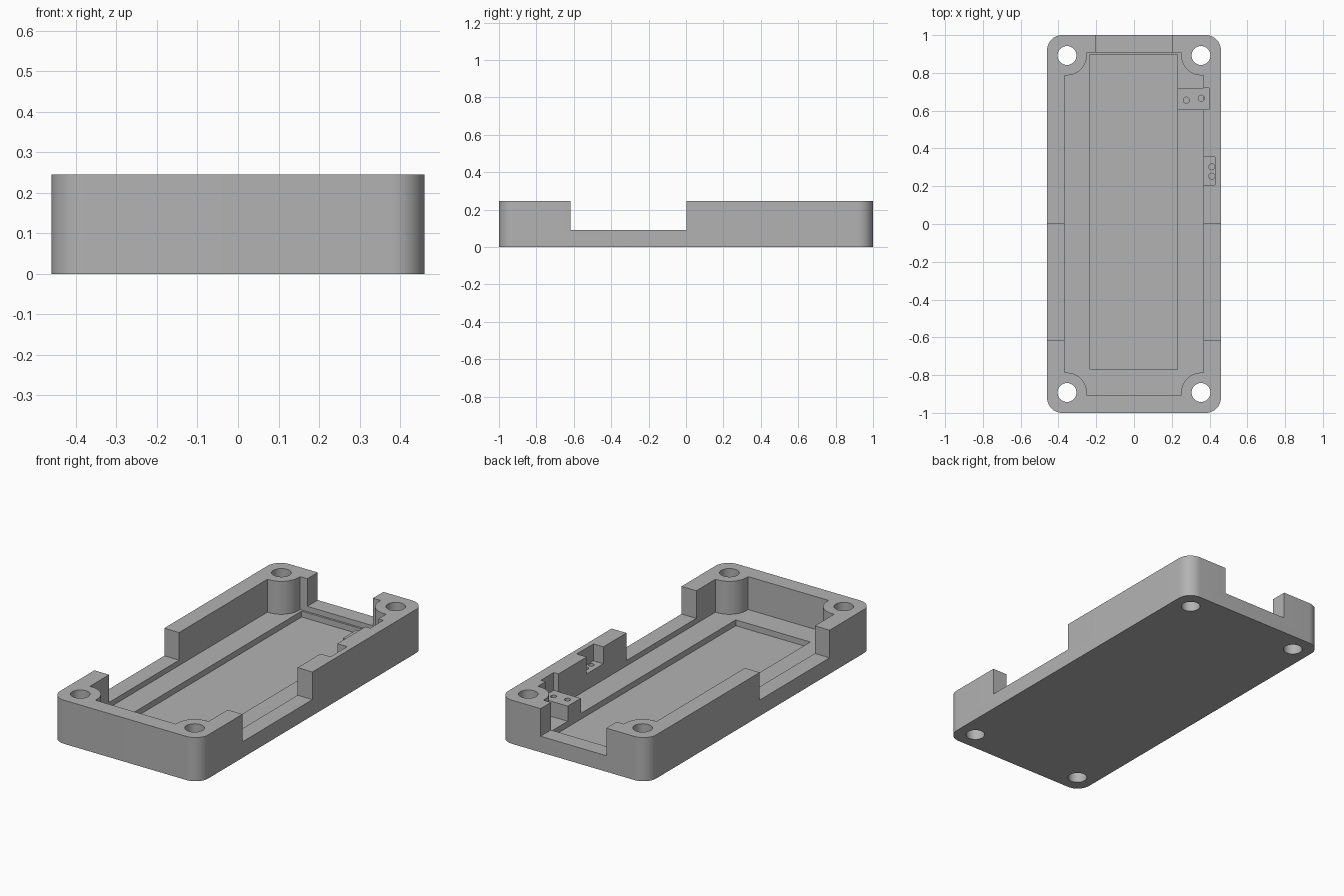
import bpy, bmesh
from math import cos, sin, pi

if "Cube" in bpy.data.objects:
    bpy.data.objects.remove(bpy.data.objects["Cube"])

grey = bpy.data.materials.new("plain_grey")
grey.use_nodes = True
colour = (0.45, 0.45, 0.45, 1)
grey.diffuse_color = colour
grey.node_tree.nodes["Principled BSDF"].inputs["Base Color"].default_value = colour

TOP, LEDGE, FLOOR, RECESS = 0.245, 0.09, 0.06, 0.027
BOSS_X, BOSS_Y, BOSS_R = 0.355, 0.892, 0.105


def prism(name, outline, z0, z1):
    """Extrude a flat outline between two heights."""
    bm = bmesh.new()
    face = bm.faces.new([bm.verts.new((x, y, z0)) for x, y in outline])
    up = bmesh.ops.extrude_face_region(bm, geom=[face])["geom"]
    bmesh.ops.translate(bm, vec=(0, 0, z1 - z0),
                        verts=[v for v in up if isinstance(v, bmesh.types.BMVert)])
    bmesh.ops.recalc_face_normals(bm, faces=bm.faces)
    mesh = bpy.data.meshes.new(name)
    bm.to_mesh(mesh)
    bm.free()
    mesh.materials.append(grey)
    ob = bpy.data.objects.new(name, mesh)
    bpy.context.collection.objects.link(ob)
    return ob


def box(name, x0, x1, y0, y1, z0, z1):
    return prism(name, [(x0, y0), (x1, y0), (x1, y1), (x0, y1)], z0, z1)


def arc(cx, cy, r, a0, a1, n=12):
    return [(cx + r * cos(a0 + (a1 - a0) * i / n), cy + r * sin(a0 + (a1 - a0) * i / n))
            for i in range(n + 1)]


def rod(name, x, y, r, z0, z1, n=32):
    return prism(name, arc(x, y, r, 0, 2 * pi, n)[:-1], z0, z1)


def cut(target, cutter):
    cutter.hide_render = True
    mod = target.modifiers.new("cut", "BOOLEAN")
    mod.operation, mod.solver, mod.object = "DIFFERENCE", "EXACT", cutter
    bpy.context.view_layer.objects.active = target
    bpy.ops.object.modifier_apply(modifier=mod.name)
    bpy.data.objects.remove(cutter)


# Outer tray with rounded vertical corners
corners = [(1, 1), (-1, 1), (-1, -1), (1, -1)]
outline = []
for i, (sx, sy) in enumerate(corners):
    outline += arc(sx * 0.38, sy * 0.92, 0.08, i * pi / 2, (i + 1) * pi / 2)
tray = prism("tray", outline, 0, TOP)

# Cavity that leaves a rounded screw boss in each corner
inner = []
for i, (sx, sy) in enumerate(corners):
    bite = arc(BOSS_X, BOSS_Y, BOSS_R, 1.5 * pi, pi)
    pts = [(0.368, BOSS_Y - BOSS_R)] + bite + [(BOSS_X - BOSS_R, 0.908)]
    pts = [(sx * x, sy * y) for x, y in pts]
    inner += pts if sx * sy > 0 else pts[::-1]
cut(tray, prism("cavity_cutter", inner, FLOOR, TOP + 0.1))

# Shallow floor recess
cut(tray, box("recess_cutter", -0.233, 0.23, -0.77, 0.897, RECESS, FLOOR + 0.05))

# Wall openings on both sides and at the back
for s in (-1, 1):
    x0, x1 = sorted((s * 0.36, s * 0.6))
    cut(tray, box("side_cutter", x0, x1, -0.617, 0.003, LEDGE, TOP + 0.1))
cut(tray, box("back_cutter", -0.205, 0.203, 0.9, 1.2, LEDGE, TOP + 0.1))

# Screw holes through the corners
for sx, sy in corners:
    cut(tray, rod("hole_cutter", sx * BOSS_X, sy * BOSS_Y, 0.05, -0.1, TOP + 0.1))

# Pockets in the left wall, the smaller one with two pin holes
cut(tray, box("block_pocket_cutter", 0.35, 0.398, 0.605, 0.72, 0.10, TOP + 0.1))
cut(tray, box("shelf_pocket_cutter", 0.35, 0.43, 0.207, 0.355, 0.15, TOP + 0.1))
for y in (0.253, 0.303):
    cut(tray, rod("pin_cutter", 0.412, y, 0.016, 0.08, 0.3, 16))

# Mounting block standing on the floor, with two pin holes
block = box("mounting_block", 0.23, 0.398, 0.605, 0.72, 0.03, 0.145)
for x, y in ((0.277, 0.656), (0.356, 0.666)):
    cut(block, rod("pin_cutter", x, y, 0.016, 0.08, 0.3, 16))

for ob in (tray, block):
    bpy.ops.object.select_all(action="DESELECT")
    ob.select_set(True)
    bpy.context.view_layer.objects.active = ob
    bpy.ops.object.shade_smooth_by_angle(angle=0.6)
